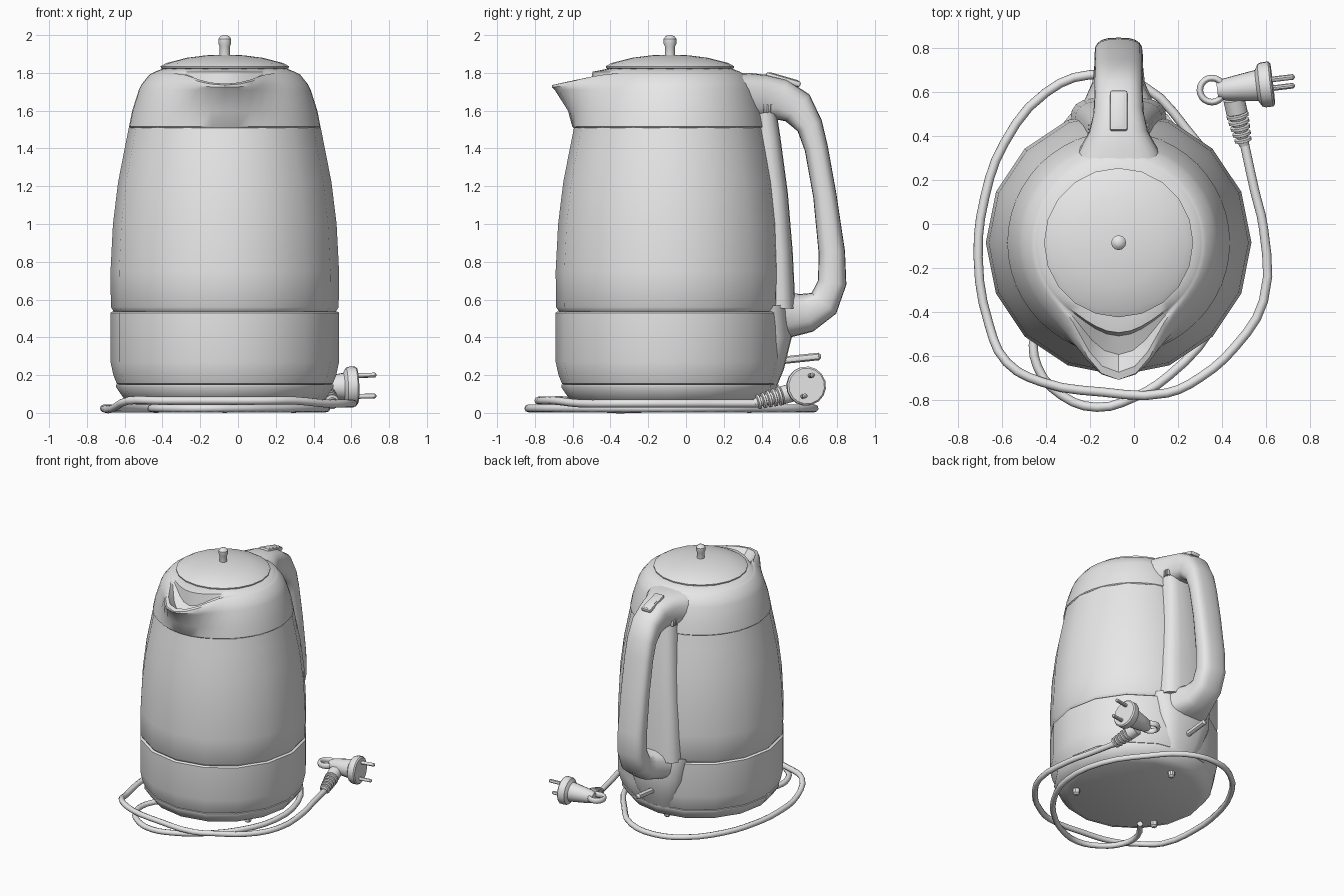
import bpy, bmesh, math
from mathutils import Vector

cube = bpy.data.objects.get("Cube")
if cube:
    bpy.data.objects.remove(cube, do_unlink=True)

CX, CY = -.07, -.085
UP = Vector((0, 0, 1))

grey = bpy.data.materials.new("light grey")
grey.use_nodes = True
grey.diffuse_color = (.8, .8, .8, 1)
grey.node_tree.nodes["Principled BSDF"].inputs["Base Color"].default_value = (.8, .8, .8, 1)


def finish(name, data, smooth=True):
    """Link the data as a named, coloured, smooth object."""
    ob = bpy.data.objects.new(name, data)
    bpy.context.collection.objects.link(ob)
    data.materials.append(grey)
    if smooth:
        bpy.ops.object.select_all(action='DESELECT')
        ob.select_set(True)
        bpy.context.view_layer.objects.active = ob
        bpy.ops.object.shade_smooth_by_angle(angle=math.radians(36))
    return ob


def loft(name, rings):
    """Skin a list of equal rings and close both ends."""
    bm = bmesh.new()
    rows = [[bm.verts.new(p) for p in ring] for ring in rings]
    n = len(rows[0])
    for a, b in zip(rows, rows[1:]):
        for i in range(n):
            j = (i + 1) % n
            bm.faces.new((a[i], a[j], b[j], b[i]))
    bm.faces.new(rows[0])
    bm.faces.new(rows[-1])
    bmesh.ops.recalc_face_normals(bm, faces=bm.faces)
    me = bpy.data.meshes.new(name)
    bm.to_mesh(me)
    bm.free()
    return finish(name, me)


def lathe(name, profile, origin=(CX, CY, 0), axis=UP, sides=16):
    """Turn (radius, height) pairs about an axis."""
    turn = UP.rotation_difference(Vector(axis))
    angles = [math.tau * i / sides for i in range(sides)]
    return loft(name, [[Vector(origin) + turn @ Vector((r * math.cos(a), r * math.sin(a), h))
                        for a in angles] for r, h in profile])


def rod(name, start, end, radius, sides=10):
    """Round-ended rod between two points."""
    start, end = Vector(start), Vector(end)
    length = (end - start).length
    cap = radius * .6
    return lathe(name, [(radius * .4, 0), (radius, cap), (radius, length - cap),
                        (radius * .4, length)], start, end - start, sides)


def sweep(name, path, sides=20, power=.7):
    """Rounded-box sections (y, z, half depth, half width) along a path in the middle plane."""
    rings = []
    for i, (y, z, depth, width) in enumerate(path):
        a, b = path[max(i - 1, 0)], path[min(i + 1, len(path) - 1)]
        t = Vector((b[0] - a[0], b[1] - a[1])).normalized()
        ring = []
        for k in range(sides):
            c, s = math.cos(math.tau * k / sides), math.sin(math.tau * k / sides)
            u = math.copysign(abs(c) ** power, c) * width
            v = math.copysign(abs(s) ** power, s) * depth
            ring.append((CX + u, y - t.y * v, z + t.x * v))
        rings.append(ring)
    return loft(name, rings)


def plate(name, centre, size, tilt=0, bevel=.01):
    """Small box with softened edges."""
    bm = bmesh.new()
    bmesh.ops.create_cube(bm, size=1)
    bmesh.ops.scale(bm, vec=size, verts=bm.verts)
    bmesh.ops.bevel(bm, geom=bm.edges[:], offset=bevel, segments=2, affect='EDGES', profile=.5)
    me = bpy.data.meshes.new(name)
    bm.to_mesh(me)
    bm.free()
    ob = finish(name, me)
    ob.location = centre
    ob.rotation_euler.x = tilt
    return ob


# Turned body parts
lathe("power_base", [(.47, .045), (.53, .07), (.575, .135), (.575, .15)])
lathe("lower_body", [(.555, .148), (.572, .155), (.59, .2), (.605, .27),
                     (.605, .53), (.595, .537)])
lathe("glass_body", [(.58, .53), (.59, .54), (.603, .56), (.605, .75), (.592, 1),
                     (.565, 1.22), (.53, 1.4), (.508, 1.51), (.48, 1.53)])
lathe("lid", [(.31, 1.81), (.338, 1.825), (.34, 1.835), (.31, 1.852), (.2, 1.88),
              (.1, 1.893), (.03, 1.896)], sides=20)
lathe("lid_knob", [(.027, 1.88), (.027, 1.94), (.034, 1.955), (.034, 1.98),
                   (.022, 1.995), (.008, 2)], sides=12)
for i in range(3):
    a = math.tau * i / 3 + math.pi / 2
    lathe("foot", [(.012, 0), (.025, .012), (.025, .06)],
          (CX + .42 * math.cos(a), CY + .42 * math.sin(a), 0), sides=10)

# Collar with pouring spout: radius, height, spout reach, spout drop
collar = [(.5, 1.508, .01, 0), (.507, 1.515, .01, 0), (.49, 1.6, .05, 0),
          (.455, 1.71, .155, 0), (.44, 1.74, .185, -.015), (.4, 1.79, .225, -.055),
          (.385, 1.798, .205, -.055), (.38, 1.8, .13, -.13), (.375, 1.803, .05, -.1),
          (.37, 1.806, .04, 0), (.33, 1.822, 0, 0)]
rings = []
for r, z, reach, drop in collar:
    ring = []
    for i in range(48):
        a = math.tau * i / 48 - math.pi
        w = math.exp(-(a / math.radians(22)) ** 2)
        R = r + reach * w
        ring.append((CX + R * math.sin(a), CY - R * math.cos(a), z + drop * w))
    rings.append(ring)
loft("collar_and_spout", rings)

# Handle loop, spine against the body and flared foot below it
sweep("handle", [(.2, 1.665, .13, .24), (.34, 1.67, .13, .18), (.42, 1.67, .12, .135),
                 (.5, 1.66, .11, .115), (.59, 1.615, .095, .11), (.655, 1.52, .07, .11),
                 (.69, 1.4, .062, .11), (.735, 1.15, .062, .11), (.772, .85, .07, .11),
                 (.774, .69, .076, .11), (.73, .58, .085, .11), (.64, .53, .105, .12),
                 (.53, .515, .12, .17), (.38, .515, .12, .24)])
sweep("handle_spine", [(.36, 1.58, .12, .13), (.38, 1.45, .12, .14), (.42, 1.15, .12, .17),
                       (.445, .85, .12, .2), (.455, .55, .125, .22)], power=.6)
sweep("handle_foot", [(.4, .56, .14, .26), (.42, .4, .14, .23),
                      (.4, .25, .12, .18), (.38, .153, .1, .14)])
plate("lid_button_rim", (CX, .515, 1.764), (.08, .19, .03), -.28)
plate("lid_button", (CX, .515, 1.768), (.062, .17, .03), -.28)
for side in (-1, 1):
    for i in range(3):
        plate("handle_vent", (CX + side * .125, .415 + .018 * i, 1.61), (.03, .009, .045), bevel=.003)
rod("switch_lever", (CX, .48, .275), (CX, .715, .3), .021)

# Cord
turns = [(.5, .38), (.55, .15), (.59, -.02), (.59, -.35), (.46, -.56), (.3, -.7), (.15, -.77),
         (-.15, -.765), (-.42, -.72), (-.58, -.63), (-.66, -.46), (-.71, -.15), (-.68, .12),
         (-.59, .37), (-.4, .6), (-.2, .68), (.04, .63), (.24, .43), (.42, .15), (.46, -.2),
         (.35, -.48), (.16, -.69), (0, -.79), (-.17, -.835), (-.33, -.78), (-.44, -.65),
         (-.45, -.5), (-.35, -.35)]
curve = bpy.data.curves.new("cord", 'CURVE')
curve.dimensions = '3D'
curve.bevel_depth = .021
curve.bevel_resolution = 2
curve.resolution_u = 3
curve.use_fill_caps = True
spline = curve.splines.new('BEZIER')
spline.bezier_points.add(len(turns) - 1)
for i, (p, (x, y)) in enumerate(zip(spline.bezier_points, turns)):
    over = 5 <= i <= 9
    p.co = (x, y, .065 if over else .05 if i < 5 else .024)
    p.handle_left_type = p.handle_right_type = 'AUTO'
finish("cord", curve, smooth=False)

# Plug: body, pins, pull ring and ribbed strain relief
axis = Vector((1, .12, .03)).normalized()
root = Vector((.39, .61, .135))
lathe("plug_body", [(.035, -.01), (.05, .02), (.062, .1), (.072, .17), (.098, .185),
                    (.104, .2), (.104, .235), (.095, .243)], root, axis)
for side in (-1, 1):
    p = root + Vector((0, side * .02, side * .055))
    rod("plug_pin", p + axis * .2, p + axis * .345, .013)
bpy.ops.mesh.primitive_torus_add(major_radius=.055, minor_radius=.015, major_segments=20,
                                 minor_segments=8, location=(.355, .61, .14))
ring = bpy.context.object
ring.name = "plug_pull_ring"
ring.scale.z = 1.5
ring.data.materials.append(grey)
bpy.ops.object.shade_smooth_by_angle(angle=math.radians(50))
start, end = Vector((.455, .57, .11)), Vector((.502, .36, .052))
length = (end - start).length
ribs = [(.05, 0), (.05, length * .3)]
for i in range(5):
    h = length * (.32 + .13 * i)
    r = .052 - .003 * i
    ribs += [(r - .014, h), (r, h + .004), (r, h + .016), (r - .014, h + .02)]
lathe("strain_relief", ribs + [(.024, length)], start, end - start, 12)
